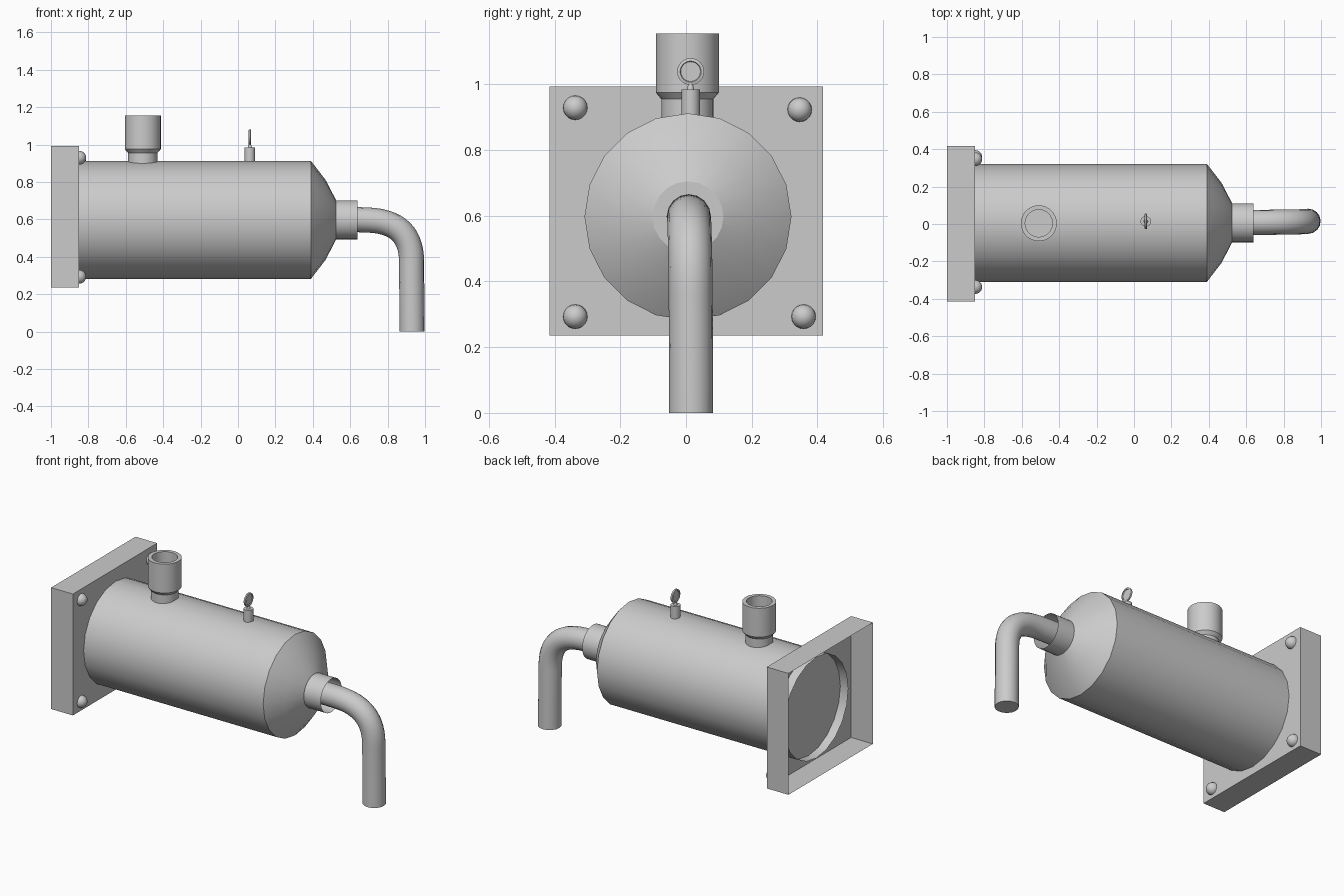
import bpy, bmesh, math
from mathutils import Matrix, Vector

if "Cube" in bpy.data.objects:
    bpy.data.objects.remove(bpy.data.objects["Cube"])


def finish(name, bm, smooth=True, angle=31):
    me = bpy.data.meshes.new(name)
    bm.to_mesh(me)
    bm.free()
    ob = bpy.data.objects.new(name, me)
    bpy.context.collection.objects.link(ob)
    if smooth:
        bpy.ops.object.select_all(action='DESELECT')
        ob.select_set(True)
        bpy.context.view_layer.objects.active = ob
        bpy.ops.object.shade_smooth_by_angle(angle=math.radians(angle))
    return ob


def lathe(name, profile, origin, axis='Z', sides=20, angle=31):
    """Revolve (radius, distance) points around an axis through origin."""
    bm = bmesh.new()
    rings = []
    for r, h in profile:
        if r == 0:
            rings.append([bm.verts.new((0, 0, h))])
        else:
            rings.append([bm.verts.new((r * math.cos(2 * math.pi * i / sides),
                                        r * math.sin(2 * math.pi * i / sides), h))
                          for i in range(sides)])
    for a, b in zip(rings, rings[1:]):
        for i in range(sides):
            j = (i + 1) % sides
            quad = [a[i % len(a)], a[j % len(a)], b[j % len(b)], b[i % len(b)]]
            bm.faces.new(list(dict.fromkeys(quad)))
    turn = Matrix.Rotation(math.pi / 2, 4, 'Y') if axis == 'X' else Matrix()
    bm.transform(Matrix.Translation(origin) @ turn)
    return finish(name, bm, True, angle)


CY, CZ = 0.006, 0.597   # tank axis

# Square mounting flange: box shell open at the far end
bm = bmesh.new()
bmesh.ops.create_cube(bm, size=1, matrix=Matrix.Translation((-0.925, 0.001, 0.614))
                      @ Matrix.Diagonal((0.15, 0.832, 0.758, 1)))
back = min(bm.faces, key=lambda f: f.calc_center_median().x)
bmesh.ops.delete(bm, geom=[back], context='FACES_ONLY')
finish("mounting_flange", bm, smooth=False)

# Dome bolts on the flange
dome = [(0.037 * math.cos(t), 0.037 * math.sin(t))
        for t in (math.pi / 2 * i / 6 for i in range(6))] + [(0, 0.037)]
for y, z in ((-0.337, 0.929), (0.346, 0.923), (-0.337, 0.293), (0.358, 0.293)):
    lathe("flange_bolt", dome, (-0.849, y, z), 'X', 20)

# Tank body, open where it pokes through the flange, and tapered nose
lathe("tank_body", [(0.315, -0.905), (0.315, 0.39)], (0, CY, CZ), 'X', 20)
lathe("tank_nose", [(0.315, 0.39), (0.214, 0.468), (0.108, 0.523), (0, 0.523)],
      (0, CY, CZ), 'X', 20, 20)

# Open outlet collar
lathe("outlet_collar", [(0.104, 0.52), (0.104, 0.64)], (0, CY, CZ), 'X', 32)

# Bent outlet pipe: straight, quarter bend, straight down
curve = bpy.data.curves.new("pipe_path", 'CURVE')
curve.dimensions = '3D'
curve.bevel_depth = 0.067
curve.bevel_resolution = 6
curve.resolution_u = 14
curve.use_fill_caps = True
sp = curve.splines.new('BEZIER')
path = [((0.52, 0.008, 0.599), (0.06, 0, 0)),
        ((0.70, 0.009, 0.596), (0.06, 0, -0.003)),
        ((0.928, 0.014, 0.38), (0.0, 0.001, -0.11)),
        ((0.931, 0.015, 0.0), (0, 0, -0.12))]
sp.bezier_points.add(len(path) - 1)
for p, (co, d) in zip(sp.bezier_points, path):
    p.co = co
    p.handle_left = Vector(co) - Vector(d)
    p.handle_right = Vector(co) + Vector(d)
sp.bezier_points[1].handle_right = (0.86, 0.01, 0.588)
sp.bezier_points[2].handle_left = (0.925, 0.013, 0.51)
pipe = bpy.data.objects.new("outlet_pipe", curve)
bpy.context.collection.objects.link(pipe)

# Filler neck with a hollow cup on top
lathe("filler_neck", [(0.079, 0.89), (0.079, 0.955), (0.096, 0.975), (0.096, 1.155),
                      (0.073, 1.155), (0.073, 0.98), (0, 0.98)],
      (-0.509, 0.004, 0), 'Z', 32)

# Small valve: base, stem and thin rimmed disc handle
lathe("valve_base", [(0.028, 0.89), (0.028, 0.984), (0, 0.984)], (0.063, 0.014, 0), 'Z', 24)
lathe("valve_stem", [(0.012, 0.98), (0.006, 1.006)], (0.063, 0.014, 0), 'Z', 16)
lathe("valve_handle", [(0, -0.003), (0.030, -0.003), (0.032, -0.007), (0.041, -0.005),
                       (0.041, 0.005), (0.032, 0.007), (0.030, 0.003), (0, 0.003)],
      (0.063, 0.014, 1.039), 'X', 24)
